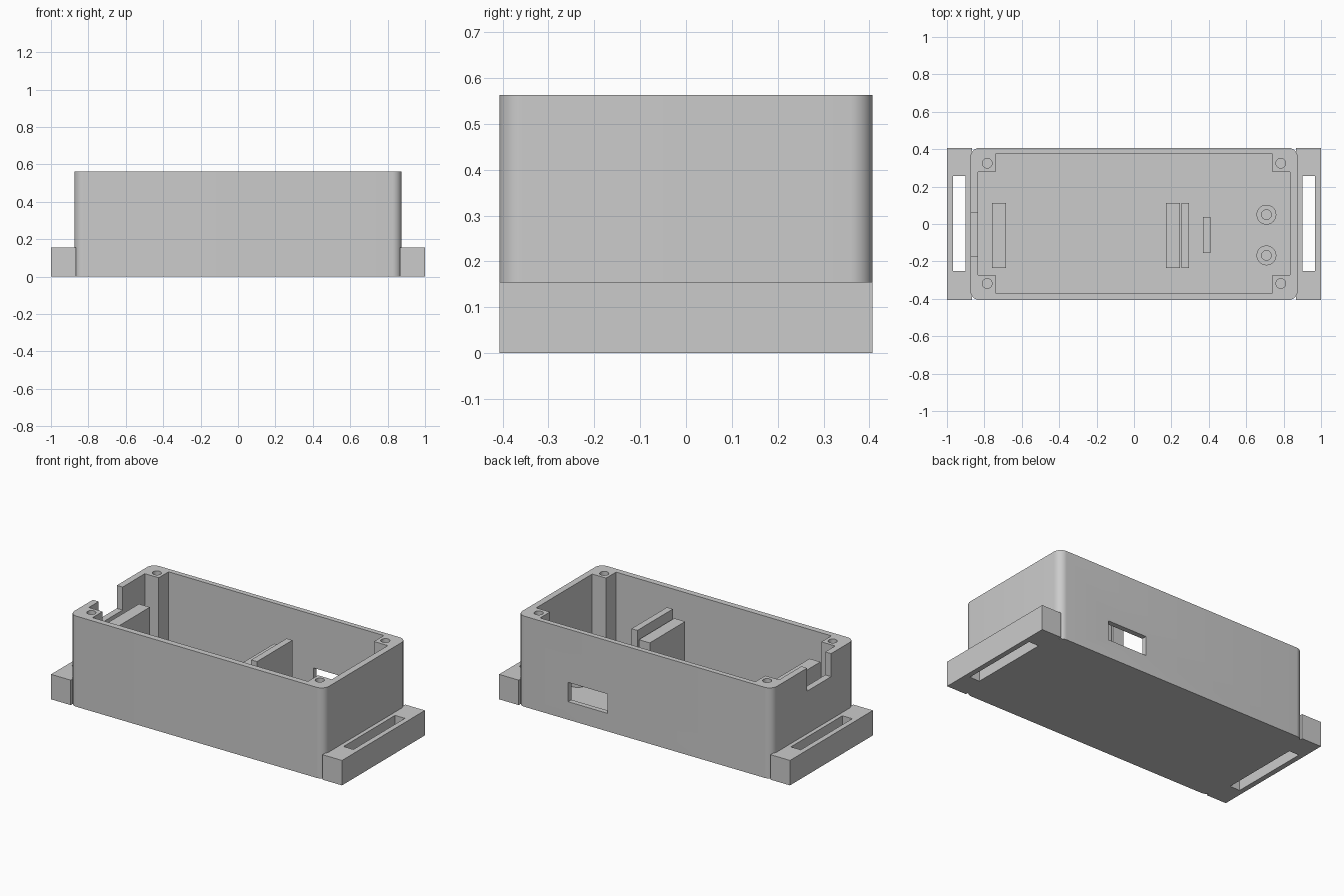
import bpy
import bmesh
import math

cube = bpy.data.objects.get("Cube")
if cube:
    bpy.data.objects.remove(cube, do_unlink=True)

GREY = (0.6, 0.6, 0.6, 1.0)
mat = bpy.data.materials.new("plain_grey")
mat.use_nodes = True
mat.diffuse_color = GREY
mat.node_tree.nodes["Principled BSDF"].inputs["Base Color"].default_value = GREY

W, D, H = 0.875, 0.407, 0.563   # half width, half depth, height of the box
FLOOR = 0.04
EAR_H = 0.155


def prism(name, points, z0, z1):
    """Extrude a closed outline from z0 to z1."""
    bm = bmesh.new()
    face = bm.faces.new([bm.verts.new((x, y, z0)) for x, y in points])
    ext = bmesh.ops.extrude_face_region(bm, geom=[face])
    top = [v for v in ext["geom"] if isinstance(v, bmesh.types.BMVert)]
    bmesh.ops.translate(bm, verts=top, vec=(0, 0, z1 - z0))
    bmesh.ops.recalc_face_normals(bm, faces=bm.faces)
    mesh = bpy.data.meshes.new(name)
    bm.to_mesh(mesh)
    bm.free()
    mesh.materials.append(mat)
    obj = bpy.data.objects.new(name, mesh)
    bpy.context.collection.objects.link(obj)
    return obj


def box(name, x0, x1, y0, y1, z0, z1):
    return prism(name, [(x0, y0), (x1, y0), (x1, y1), (x0, y1)], z0, z1)


def cylinder(name, x, y, r, z0, z1, n=32):
    ring = [(x + r * math.cos(math.tau * i / n), y + r * math.sin(math.tau * i / n))
            for i in range(n)]
    return prism(name, ring, z0, z1)


def rounded_outline(w, d, r, n=10):
    pts = []
    for k, (sx, sy) in enumerate([(1, 1), (-1, 1), (-1, -1), (1, -1)]):
        for i in range(n + 1):
            a = math.pi / 2 * (k + i / n)
            pts.append((sx * (w - r) + r * math.cos(a), sy * (d - r) + r * math.sin(a)))
    return pts


def cut(obj, cutters):
    """Subtract the cutters, bake the result and delete them."""
    for c in cutters:
        c.hide_render = True
        mod = obj.modifiers.new("cut", "BOOLEAN")
        mod.operation = "DIFFERENCE"
        mod.solver = "EXACT"
        mod.object = c
    bpy.context.view_layer.update()
    graph = bpy.context.evaluated_depsgraph_get()
    baked = bpy.data.meshes.new_from_object(obj.evaluated_get(graph))
    obj.modifiers.clear()
    obj.data = baked
    for c in cutters:
        bpy.data.objects.remove(c, do_unlink=True)


def smooth(obj):
    bpy.ops.object.select_all(action="DESELECT")
    obj.select_set(True)
    bpy.context.view_layer.objects.active = obj
    bpy.ops.object.shade_smooth_by_angle(angle=math.radians(30))


# Open box: the cavity leaves a screw post in each corner
shell = prism("box_shell", rounded_outline(W, D, 0.05), 0, H)
cavity = [(0.74, -0.37), (0.74, -0.272), (0.835, -0.272), (0.835, 0.278), (0.74, 0.278), (0.74, 0.375)]
cavity += [(-x, y) for x, y in reversed(cavity)]
cutters = [
    prism("cavity", cavity, FLOOR, H + 0.1),
    box("wall_notch", -W - 0.1, -0.8, -0.175, 0.06, 0.42, H + 0.1),
    box("back_window", 0.255, 0.525, 0.3, D + 0.1, 0.112, 0.232),
]
for sx in (-1, 1):
    for y in (-0.318, 0.325):
        cutters.append(cylinder("screw_hole", sx * 0.785, y, 0.026, 0.2, H + 0.1))
cut(shell, cutters)
smooth(shell)

# Slotted strap ears on both ends
for side, sx in (("left", 1), ("right", -1)):
    xs = sorted((sx * 0.865, sx * 1.0))
    slot = sorted((sx * 0.9, sx * 0.968))
    ear = box(side + "_strap_ear", *xs, -D, D, 0, EAR_H)
    cut(ear, [box("slot", *slot, -0.25, 0.256, -0.1, EAR_H + 0.1)])

# Upright ribs on the floor
Z = FLOOR - 0.01
box("end_rib", -0.76, -0.685, -0.235, 0.113, Z, 0.458)
box("middle_rib", 0.17, 0.245, -0.235, 0.113, Z, 0.46)
box("tall_rib", 0.255, 0.295, -0.235, 0.113, Z, 0.515)
box("short_rib", 0.37, 0.41, -0.155, 0.037, Z, 0.2)

# Hollow standoffs
for name, y in (("front_standoff", -0.168), ("back_standoff", 0.05)):
    post = cylinder(name, 0.708, y, 0.053, Z, 0.16)
    cut(post, [cylinder("bore", 0.708, y, 0.026, FLOOR + 0.005, 0.3)])
    smooth(post)
